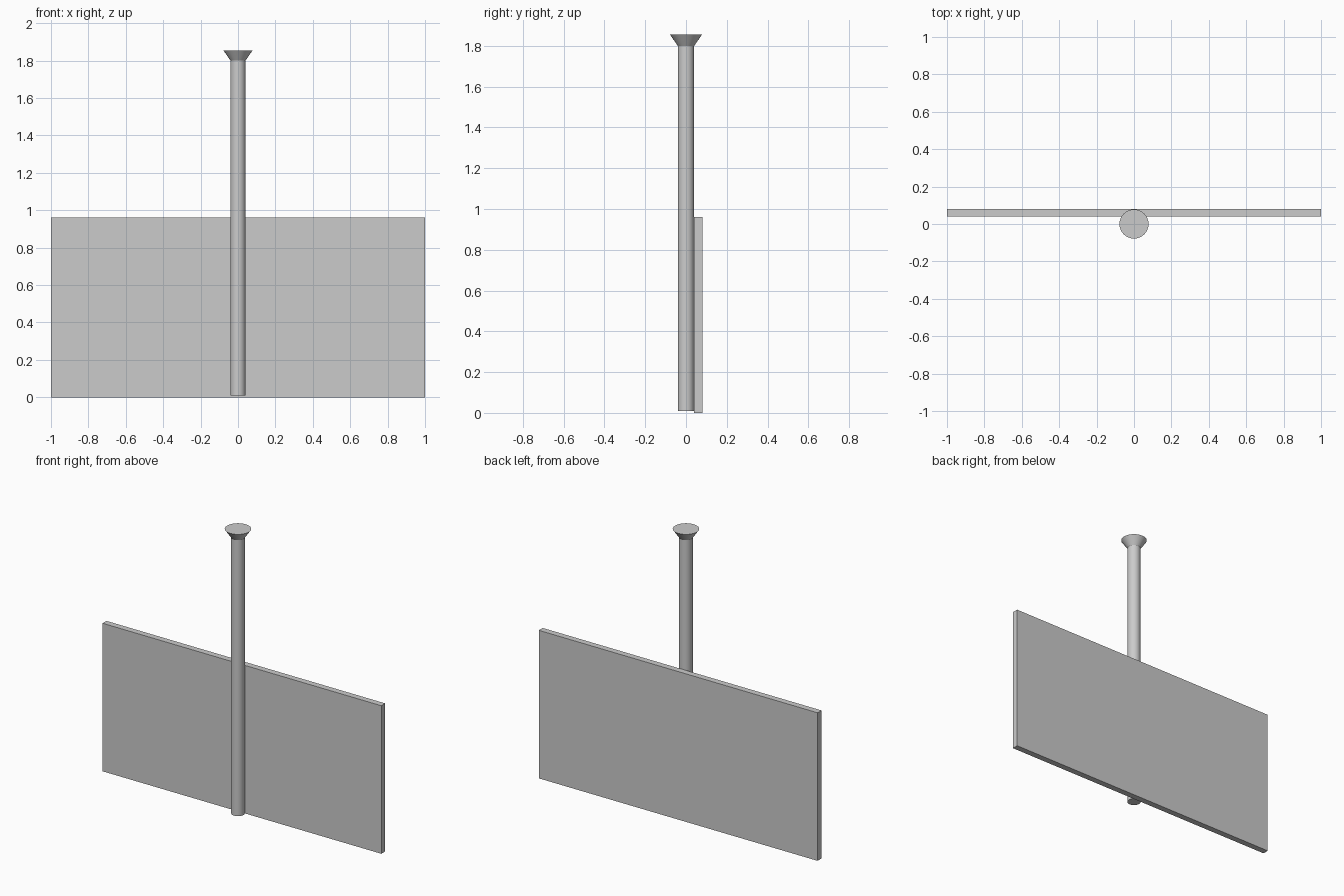
import bpy
import bmesh
import math

if "Cube" in bpy.data.objects:
    bpy.data.objects.remove(bpy.data.objects["Cube"])


def make_object(name, bm):
    bmesh.ops.recalc_face_normals(bm, faces=bm.faces)
    mesh = bpy.data.meshes.new(name)
    bm.to_mesh(mesh)
    bm.free()
    obj = bpy.data.objects.new(name, mesh)
    bpy.context.collection.objects.link(obj)
    return obj


def box(name, lo, hi):
    bm = bmesh.new()
    bmesh.ops.create_cube(bm, size=1)
    for v in bm.verts:
        v.co = [(a + b) / 2 + c * (b - a) for a, b, c in zip(lo, hi, v.co)]
    return make_object(name, bm)


def turned(name, profile, sides=32):
    """Capped solid of revolution from (radius, height) pairs."""
    bm = bmesh.new()
    rings = [[bm.verts.new((r * math.cos(2 * math.pi * i / sides),
                            r * math.sin(2 * math.pi * i / sides), z))
              for i in range(sides)] for r, z in profile]
    for low, high in zip(rings, rings[1:]):
        for i in range(sides):
            j = (i + 1) % sides
            bm.faces.new((low[i], low[j], high[j], high[i]))
    bm.faces.new(rings[0])
    bm.faces.new(rings[-1])
    obj = make_object(name, bm)
    bpy.ops.object.select_all(action='DESELECT')
    obj.select_set(True)
    bpy.context.view_layer.objects.active = obj
    bpy.ops.object.shade_smooth_by_angle(angle=math.radians(30))
    return obj


# Flat panel hung behind the pole
box("panel", (-1, 0.04, 0), (1, 0.08, 0.96))

# Hanging pole with a flared ceiling mount
turned("pole_with_ceiling_flare", [(0.04, 0.01), (0.04, 1.80), (0.078, 1.855)])
